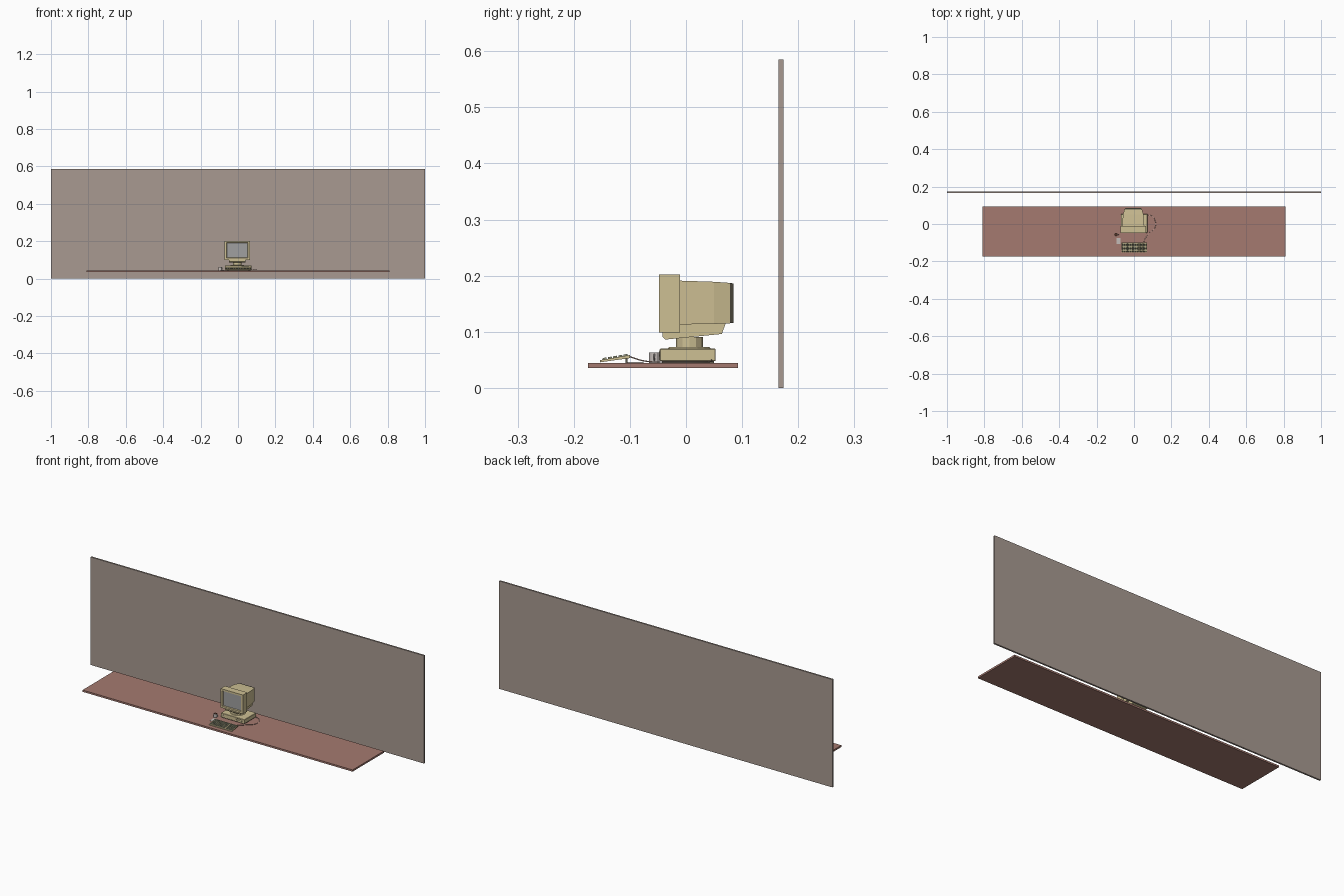
import bpy, bmesh, math
from mathutils import Vector

if "Cube" in bpy.data.objects:
    bpy.data.objects.remove(bpy.data.objects["Cube"])


def mat(name, r, g, b):
    lin = [((c / 255 + 0.055) / 1.055) ** 2.4 for c in (r, g, b)]
    m = bpy.data.materials.new(name)
    m.diffuse_color = (*lin, 1)
    m.use_nodes = True
    m.node_tree.nodes["Principled BSDF"].inputs["Base Color"].default_value = m.diffuse_color
    return m


WALL = mat("wall_taupe", 168, 154, 145)
DESK = mat("desk_red_brown", 165, 122, 112)
BEIGE = mat("case_beige", 206, 192, 148)
SCREEN = mat("screen_grey", 160, 160, 160)
DARK = mat("vent_dark", 92, 88, 74)
KEYS = mat("key_olive_grey", 140, 142, 118)
PALE = mat("pale_grey", 196, 188, 184)
CABLE = mat("cable_pink_grey", 190, 160, 150)
COFFEE = mat("coffee_brown", 80, 50, 38)


def finish(bm, name, *mats):
    bmesh.ops.recalc_face_normals(bm, faces=bm.faces)
    me = bpy.data.meshes.new(name)
    bm.to_mesh(me)
    bm.free()
    for m in mats:
        me.materials.append(m)
    ob = bpy.data.objects.new(name, me)
    bpy.context.collection.objects.link(ob)
    return ob


def loft(name, m, sections):
    """Rectangular sections (y, x0, x1, z0, z1) joined front to back."""
    bm = bmesh.new()
    rings = [[bm.verts.new(p) for p in ((a, y, c), (b, y, c), (b, y, d), (a, y, d))]
             for y, a, b, c, d in sections]
    for r, s in zip(rings, rings[1:]):
        for i in range(4):
            j = (i + 1) % 4
            bm.faces.new((r[i], r[j], s[j], s[i]))
    bm.faces.new(rings[0])
    bm.faces.new(rings[-1])
    return finish(bm, name, m)


def box(name, m, x0, x1, y0, y1, z0, z1, bevel=0):
    ob = loft(name, m, [(y0, x0, x1, z0, z1), (y1, x0, x1, z0, z1)])
    if bevel:
        b = ob.modifiers.new("bevel", 'BEVEL')
        b.width = bevel
        b.segments = 1
    return ob


def profile(name, m, pts, x0, x1):
    """Side outline in y, z extruded across x."""
    bm = bmesh.new()
    f = bm.faces.new([bm.verts.new((x0, y, z)) for y, z in pts])
    r = bmesh.ops.extrude_face_region(bm, geom=[f])
    bmesh.ops.translate(bm, vec=(x1 - x0, 0, 0),
                        verts=[v for v in r['geom'] if isinstance(v, bmesh.types.BMVert)])
    return finish(bm, name, m)


def cylinder(name, m, x, y, z0, z1, r0, r1, n):
    bm = bmesh.new()
    bmesh.ops.create_cone(bm, cap_ends=True, segments=n, radius1=r0, radius2=r1, depth=z1 - z0)
    bmesh.ops.translate(bm, verts=bm.verts, vec=(x, y, (z0 + z1) / 2))
    return finish(bm, name, m)


def cable(name, m, pts, r=0.0012):
    cu = bpy.data.curves.new(name, 'CURVE')
    cu.dimensions = '3D'
    cu.bevel_depth = r
    cu.bevel_resolution = 1
    cu.resolution_u = 4
    sp = cu.splines.new('BEZIER')
    sp.bezier_points.add(len(pts) - 1)
    for bp, p in zip(sp.bezier_points, pts):
        bp.co = p
        bp.handle_left_type = bp.handle_right_type = 'AUTO'
    cu.materials.append(m)
    ob = bpy.data.objects.new(name, cu)
    bpy.context.collection.objects.link(ob)
    return ob


# wall and desk top
box("wall", WALL, -1, 1, 0.165, 0.174, 0, 0.585)
box("desk_top", DESK, -0.81, 0.81, -0.175, 0.093, 0.035, 0.0445)

CX = -0.004
# monitor bezel with recessed screen
bm = bmesh.new()
bmesh.ops.create_cube(bm, size=1)
for v in bm.verts:
    v.co = Vector((CX + v.co.x * 0.134, -0.0295 + v.co.y * 0.037, 0.1505 + v.co.z * 0.103))
front = min(bm.faces, key=lambda f: f.calc_center_median().y)
bmesh.ops.inset_region(bm, faces=[front], thickness=0.014)
bmesh.ops.inset_region(bm, faces=[front], thickness=0.004, depth=-0.005)
front.material_index = 1
finish(bm, "monitor_bezel", BEIGE, SCREEN)

# tapered tube housing, lower chin and dark rear vent
loft("monitor_housing", BEIGE, [(-0.011, CX - 0.059, CX + 0.059, 0.113, 0.191),
                                (0.050, CX - 0.055, CX + 0.055, 0.114, 0.189),
                                (0.078, CX - 0.047, CX + 0.047, 0.115, 0.187)])
loft("monitor_rear_vent", DARK, [(0.078, CX - 0.047, CX + 0.047, 0.115, 0.187),
                                 (0.085, CX - 0.042, CX + 0.042, 0.116, 0.186)])
profile("monitor_underside", BEIGE, [(-0.042, 0.1), (-0.042, 0.091), (-0.037, 0.086),
                                     (0.064, 0.096), (0.071, 0.116), (-0.012, 0.116)],
        CX - 0.045, CX + 0.045)

# swivel stand
cylinder("stand_neck", BEIGE, CX, 0.006, 0.071, 0.091, 0.024, 0.024, 12)
cylinder("stand_collar", BEIGE, CX, 0.006, 0.0695, 0.0725, 0.039, 0.036, 16)

# computer case with drive slots
box("computer_case", BEIGE, -0.070, 0.072, -0.047, 0.053, 0.0475, 0.070, 0.0015)
box("case_plinth", DARK, -0.066, 0.068, -0.043, 0.050, 0.0445, 0.0475)
for i, z in enumerate((0.056, 0.063)):
    box("drive_slot_%d" % i, DARK, 0.018, 0.060, -0.0478, -0.0465, z, z + 0.002)
box("power_button", PALE, -0.060, -0.053, -0.0485, -0.0465, 0.056, 0.061)

# keyboard: wedge tray with rows of keys
KY0, KY1, KZ0, KZ1 = -0.153, -0.100, 0.0495, 0.0585
profile("keyboard_tray", BEIGE, [(KY0, 0.0455), (KY0, KZ0), (KY1, KZ1), (KY1, 0.053)],
        -0.068, 0.070)
for i, x in enumerate((-0.06, 0.054)):
    box("keyboard_foot_%d" % i, DARK, x, x + 0.008, -0.108, -0.104, 0.0445, 0.055)
bm = bmesh.new()
slope = (KZ1 - KZ0) / (KY1 - KY0)
blocks = [(-0.064, 9), (0.030, 2), (0.046, 3)]
for row in range(5):
    y = KY0 + 0.008 + row * 0.0093
    z = KZ0 + (y - KY0) * slope
    for bx, n in blocks:
        pitch = 0.0098 if n == 9 else 0.0072
        for k in range(n):
            c = bmesh.ops.create_cube(bm, size=1)['verts']
            for v in c:
                t = 0.8 if v.co.z > 0 else 1
                lx, ly = v.co.x * t * pitch * 0.85, v.co.y * t * 0.0078
                v.co = (bx + pitch * (k + 0.5) + lx, y + ly,
                        z + ly * slope + 0.001 + v.co.z * 0.0035)
finish(bm, "keyboard_keys", KEYS)

# mug with coffee and handle
cylinder("mug", PALE, -0.096, -0.0565, 0.0445, 0.063, 0.0095, 0.0095, 12)
cylinder("mug_coffee", COFFEE, -0.096, -0.0565, 0.0625, 0.0633, 0.008, 0.008, 12)
cable("mug_handle", PALE, [(-0.087, -0.0565, 0.060), (-0.081, -0.0565, 0.055),
                           (-0.087, -0.0565, 0.049)])

# note pad
box("note_pad", PALE, -0.093, -0.072, -0.108, -0.076, 0.0445, 0.0460)

# cables
cable("keyboard_cable", CABLE, [(0.05, -0.102, 0.056), (0.062, -0.075, 0.048),
                                (0.085, -0.045, 0.046), (0.112, -0.02, 0.046),
                                (0.112, 0.02, 0.046), (0.092, 0.045, 0.047),
                                (0.07, 0.045, 0.05)])
